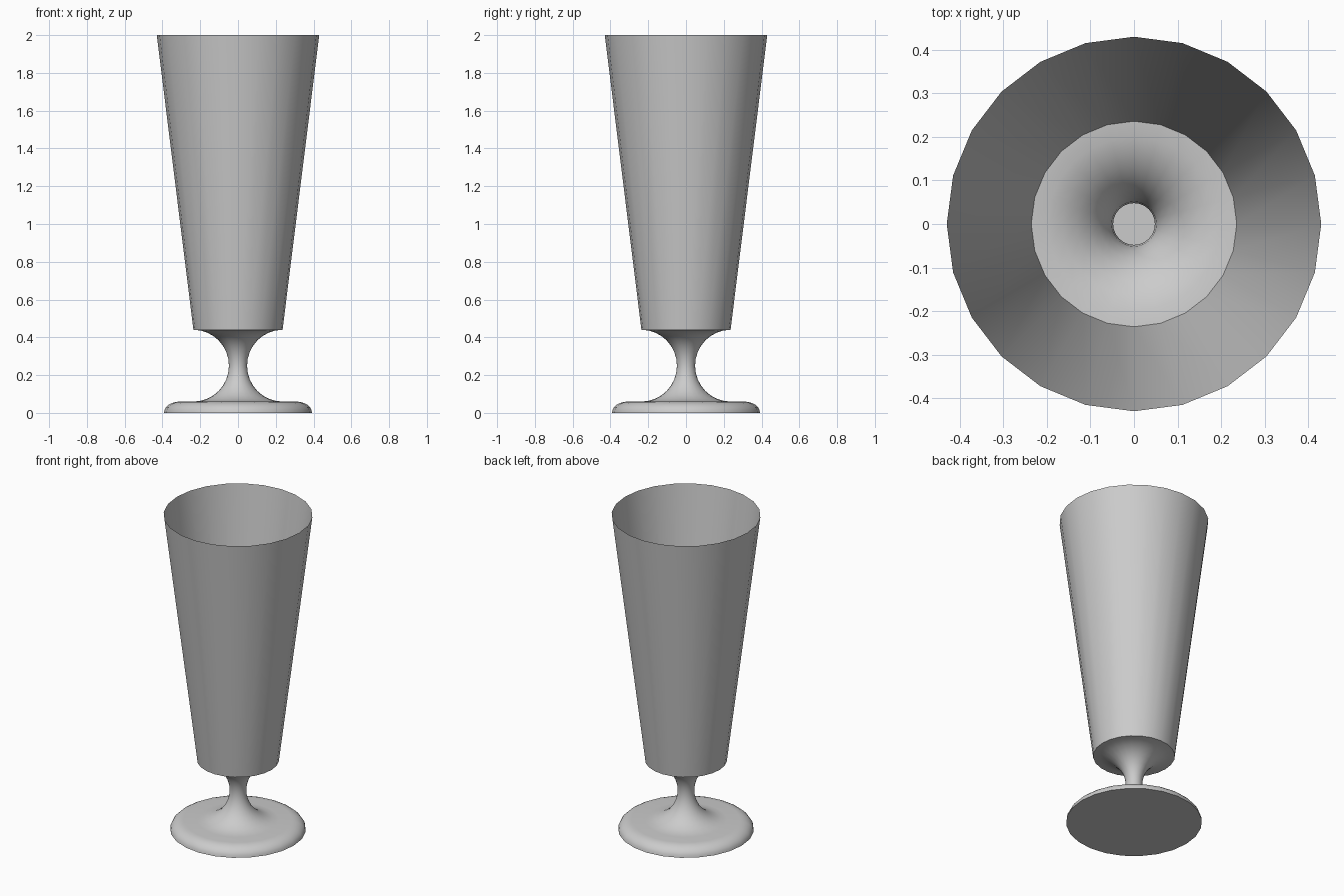
import bpy, bmesh
from math import sin, cos, pi

SEGMENTS = 24

cube = bpy.data.objects.get("Cube")
if cube:
    bpy.data.objects.remove(cube)

glass = bpy.data.materials.new("pale_grey_glass")
glass.use_nodes = True
colour = (0.6, 0.6, 0.6, 1)
glass.diffuse_color = colour
glass.node_tree.nodes["Principled BSDF"].inputs["Base Color"].default_value = colour


def arc(centre_r, centre_z, size_r, size_z, start, end, steps):
    """Points (radius, height) along an elliptical arc."""
    angles = [start + (end - start) * i / steps for i in range(steps + 1)]
    return [(centre_r + size_r * cos(a), centre_z + size_z * sin(a)) for a in angles]


def lathe(name, profile, sharp=30):
    """Spin a profile around z into a thin shell."""
    bm = bmesh.new()
    verts = [bm.verts.new((r, 0, z)) for r, z in profile]
    edges = [bm.edges.new(pair) for pair in zip(verts, verts[1:])]
    bmesh.ops.spin(bm, geom=verts + edges, cent=(0, 0, 0), axis=(0, 0, 1),
                   angle=2 * pi, steps=SEGMENTS, use_merge=True)
    bmesh.ops.remove_doubles(bm, verts=bm.verts, dist=0.0001)
    bmesh.ops.recalc_face_normals(bm, faces=bm.faces)
    # outward normals on the open shells
    face = max(bm.faces, key=lambda f: f.calc_center_median().xy.length)
    if face.normal.xy.dot(face.calc_center_median().xy) < 0:
        bmesh.ops.reverse_faces(bm, faces=bm.faces)
    mesh = bpy.data.meshes.new(name)
    bm.to_mesh(mesh)
    bm.free()
    mesh.materials.append(glass)
    obj = bpy.data.objects.new(name, mesh)
    bpy.context.collection.objects.link(obj)
    bpy.ops.object.select_all(action='DESELECT')
    obj.select_set(True)
    bpy.context.view_layer.objects.active = obj
    bpy.ops.object.shade_smooth_by_angle(angle=sharp * pi / 180)


# Tall tapered open cup
lathe("cup", [(0.236, 0.44), (0.43, 2.0)])

# Hollow waisted stem flowing into the rounded foot, closed underneath
foot_edge = arc(0.31, 0, 0.082, 0.06, 0, pi / 2, 6)
waist = arc(0.236, 0.25, 0.188, 0.19, 1.5 * pi, 0.5 * pi, 16)
lathe("stem_and_foot", [(0, 0)] + foot_edge + waist, 40)
